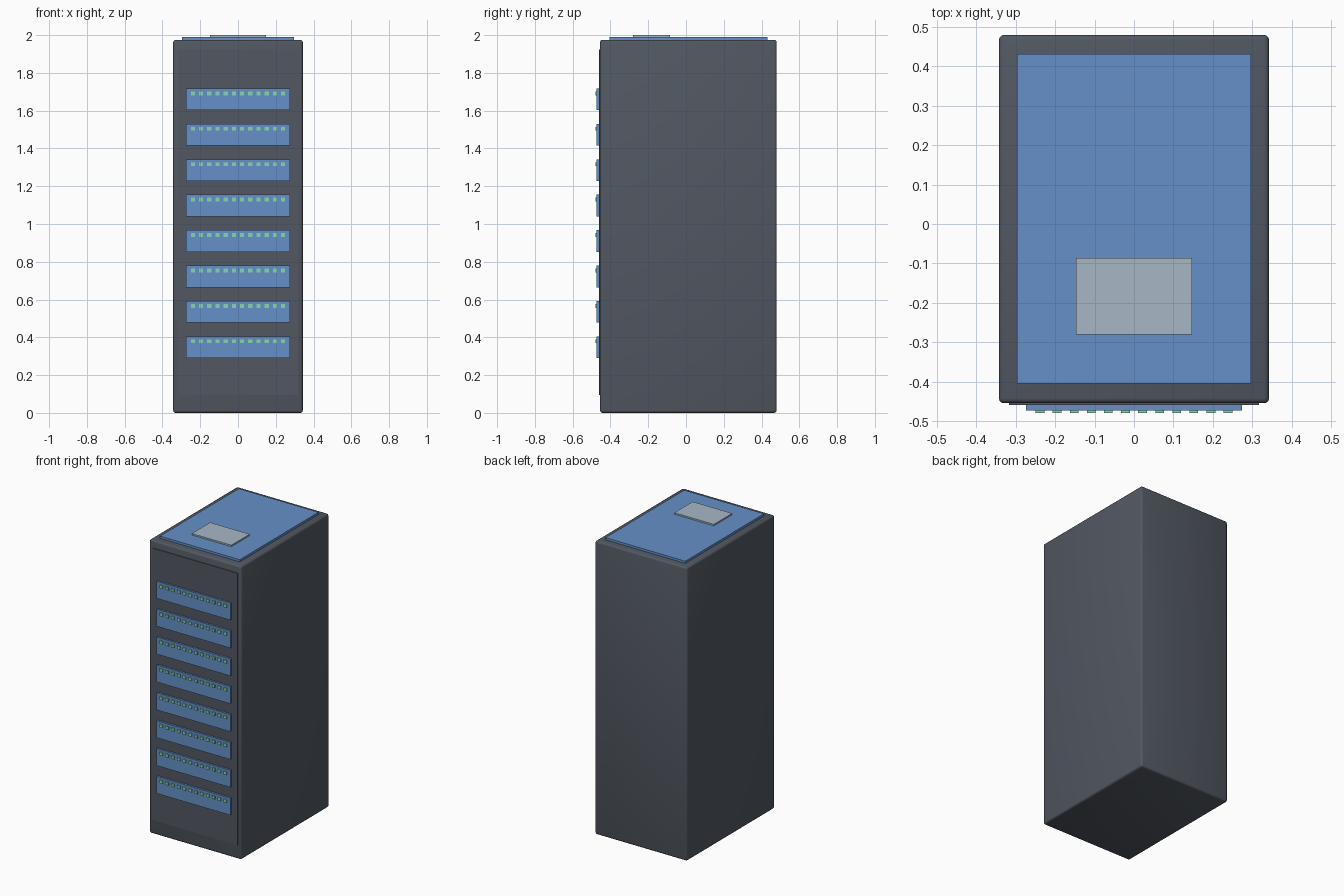
import bpy

default = bpy.data.objects.get("Cube")
if default:
    bpy.data.objects.remove(default, do_unlink=True)


def material(name, rgb):
    mat = bpy.data.materials.new(name)
    mat.use_nodes = True
    colour = (*rgb, 1.0)
    mat.diffuse_color = colour
    mat.node_tree.nodes["Principled BSDF"].inputs["Base Color"].default_value = colour
    return mat


charcoal = material("charcoal metal", (0.084, 0.098, 0.122))
blue = material("blue panel", (0.13, 0.28, 0.58))
silver = material("pale grey plate", (0.39, 0.47, 0.56))
green = material("green light", (0.24, 0.68, 0.42))


def box(name, x, y, z, mat, bevel=0.0):
    """Box from (min, max) ranges, with optional rounded edges."""
    bpy.ops.mesh.primitive_cube_add(size=1, location=[sum(r) / 2 for r in (x, y, z)])
    obj = bpy.context.object
    obj.name = name
    obj.scale = [r[1] - r[0] for r in (x, y, z)]
    bpy.ops.object.transform_apply(location=False, rotation=False, scale=True)
    obj.data.materials.append(mat)
    if bevel:
        mod = obj.modifiers.new("rounded edges", "BEVEL")
        mod.width = bevel
        mod.segments = 3
        bpy.ops.object.modifier_apply(modifier=mod.name)
        bpy.ops.object.shade_smooth_by_angle()
    return obj


# Cabinet and its slightly raised front door
box("cabinet_body", (-0.343, 0.343), (-0.455, 0.48), (0, 1.975), charcoal, 0.013)
box("front_door", (-0.317, 0.317), (-0.46, -0.44), (0.095, 1.925), charcoal)

# Top cover with a label plate
box("top_cover", (-0.297, 0.297), (-0.405, 0.432), (1.965, 1.99), blue)
box("top_plate", (-0.147, 0.147), (-0.281, -0.086), (1.985, 2.0), silver)

# Stacked units, each with a row of indicator lights
UNITS, LIGHTS = 8, 12
for i in range(UNITS):
    bottom = 0.29 + i * 0.1875
    box(f"server_unit_{i + 1}", (-0.274, 0.274), (-0.473, -0.45),
        (bottom, bottom + 0.115), blue)
    for j in range(LIGHTS):
        x = (j - (LIGHTS - 1) / 2) * 0.0434
        z = bottom + 0.089
        box(f"indicator_light_{i + 1}_{j + 1}", (x - 0.011, x + 0.011),
            (-0.48, -0.465), (z - 0.01, z + 0.01), green)
